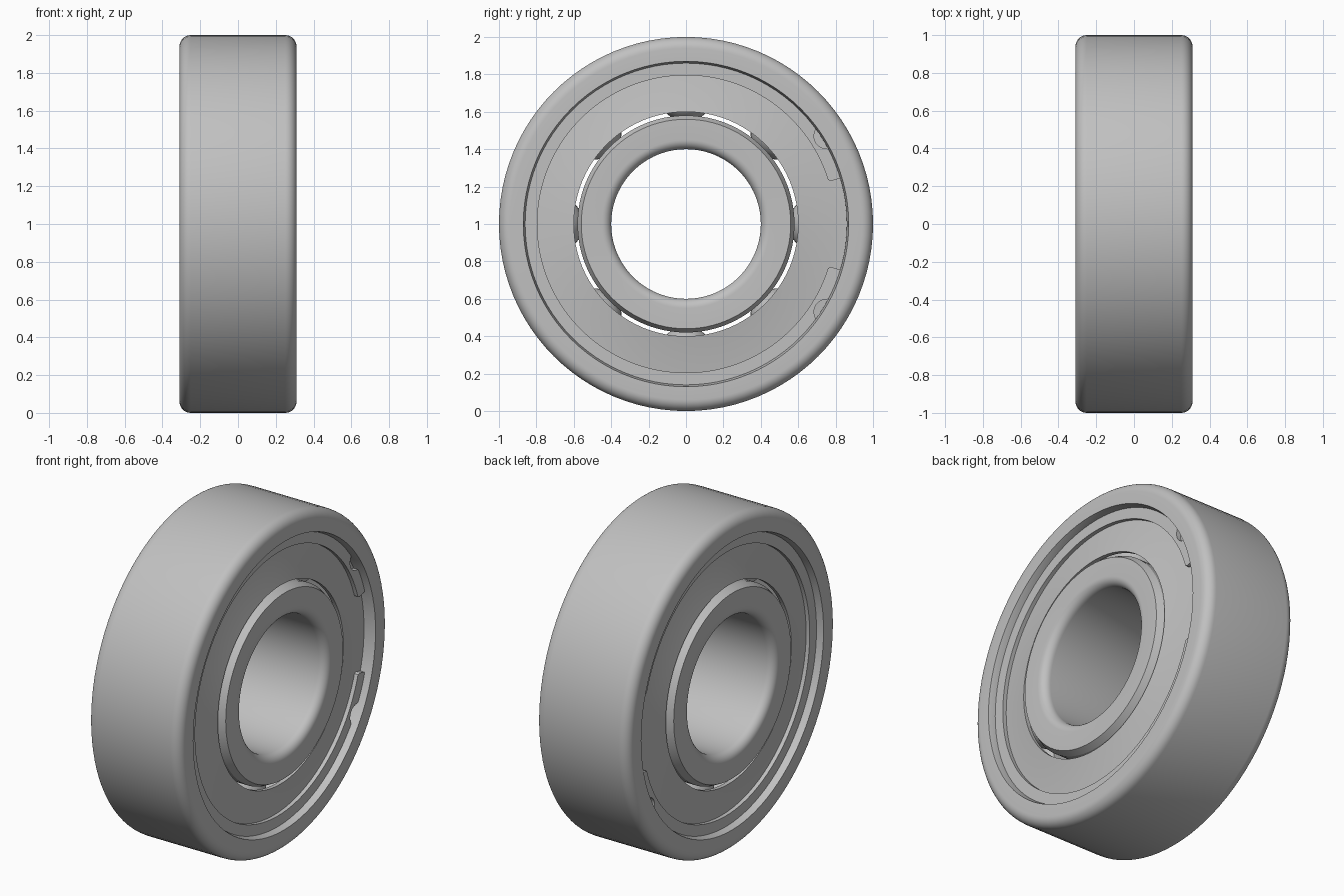
import bpy
import bmesh
from math import cos, sin, pi, radians, sqrt
from mathutils import Matrix, Vector

cube = bpy.data.objects.get("Cube")
if cube:
    bpy.data.objects.remove(cube, do_unlink=True)

CENTRE = Vector((0, 0, 1))
SEGMENTS = 96
HALF = 0.31          # half the width of the bearing
PITCH, BALL = 0.705, 0.155

steel = bpy.data.materials.new("steel grey")
steel.use_nodes = True
steel.diffuse_color = (0.53, 0.53, 0.53, 1)
steel.node_tree.nodes["Principled BSDF"].inputs["Base Color"].default_value = (0.53, 0.53, 0.53, 1)


def finish(bm, name, mirror=False):
    """Turn a bmesh into a smooth-shaded object, mirrored across x if asked."""
    bmesh.ops.recalc_face_normals(bm, faces=bm.faces)
    mesh = bpy.data.meshes.new(name)
    bm.to_mesh(mesh)
    bm.free()
    mesh.materials.append(steel)
    obj = bpy.data.objects.new(name, mesh)
    bpy.context.collection.objects.link(obj)
    bpy.ops.object.select_all(action="DESELECT")
    obj.select_set(True)
    bpy.context.view_layer.objects.active = obj
    bpy.ops.object.shade_smooth_by_angle(angle=radians(25))
    if mirror:
        obj.modifiers.new("both_sides", "MIRROR").use_axis = (True, False, False)
    return obj


def arc(x, r, radius, start, end, steps=8):
    """Points of an arc in the (x, radius) profile plane, angles in degrees."""
    angles = [radians(start + (end - start) * i / steps) for i in range(steps + 1)]
    return [(x + radius * cos(a), r + radius * sin(a)) for a in angles]


def lathe(name, profile, mirror=False):
    """Revolve a closed (x, radius) profile around the bearing axis."""
    bm = bmesh.new()
    verts = [bm.verts.new((x, 0, 1 + r)) for x, r in profile]
    edges = [bm.edges.new((v, verts[i - 1])) for i, v in enumerate(verts)]
    bmesh.ops.spin(bm, geom=verts + edges, cent=CENTRE, axis=(1, 0, 0),
                   angle=2 * pi, steps=SEGMENTS, use_merge=True)
    bmesh.ops.remove_doubles(bm, verts=bm.verts, dist=1e-5)
    return finish(bm, name, mirror)


def both_halves(half):
    """Complete a profile given from the middle of one side to the other."""
    return half + [(-x, r) for x, r in reversed(half)]


# Outer ring: rounded rim, seat for the shield, ball groove
groove = BALL + 0.002
outer_half = arc(HALF - 0.06, 0.94, 0.06, 90, 0)
outer_half += [(HALF, 0.87), (0.27, 0.86), (0.2, 0.86), (0.2, 0.82)]
outer_half += arc(0, PITCH, groove, 47, 85)
lathe("outer_ring", both_halves(outer_half))

# Inner ring: rounded bore, chamfered shoulder, ball groove
inner_half = arc(HALF - 0.05, 0.45, 0.05, 270, 360)
inner_half += [(HALF, 0.56), (0.27, 0.58)]
inner_half += arc(0, PITCH, groove, -53, -85)
lathe("inner_ring", both_halves(inner_half))

# Balls
bm = bmesh.new()
for i in range(8):
    a = i * pi / 4
    place = Matrix.Translation(CENTRE + Vector((0, PITCH * cos(a), PITCH * sin(a))))
    bmesh.ops.create_uvsphere(bm, u_segments=32, v_segments=16, radius=BALL, matrix=place)
finish(bm, "balls")

# Dished shields closing both sides
lathe("shields", [(0.285, 0.6), (0.245, 0.8), (0.24, 0.86),
                  (0.215, 0.86), (0.22, 0.8), (0.26, 0.6)], mirror=True)

# Split retaining rings with a gap at the back and a notch near each end
GAP, NOTCH = radians(16.5), radians(32)


def clip_radii(a):
    """Inner and outer radius of the retaining ring at an angle."""
    off = min(a, 2 * pi - a)
    outer = 0.86
    centre, size = 0.885, 0.066
    d = centre * sin(off - NOTCH)
    if abs(off - NOTCH) < 0.3 and abs(d) < size:
        outer = min(outer, centre * cos(off - NOTCH) - sqrt(size ** 2 - d ** 2))
    inner, corner = 0.795, 0.015
    run = max(0, corner - (off - GAP) * inner)
    inner += corner - sqrt(max(0, corner ** 2 - run ** 2))
    return inner, outer


bm = bmesh.new()
sections = []
STEPS = 480
for i in range(STEPS + 1):
    a = GAP + (2 * pi - 2 * GAP) * i / STEPS
    inner, outer = clip_radii(a)
    sections.append([bm.verts.new((x, r * cos(a), 1 + r * sin(a)))
                     for x, r in ((0.24, inner), (0.27, inner), (0.27, outer), (0.24, outer))])
for s, t in zip(sections, sections[1:]):
    for k in range(4):
        bm.faces.new((s[k], s[k - 1], t[k - 1], t[k]))
bm.faces.new(sections[0])
bm.faces.new(sections[-1])
finish(bm, "retaining_rings", mirror=True)
